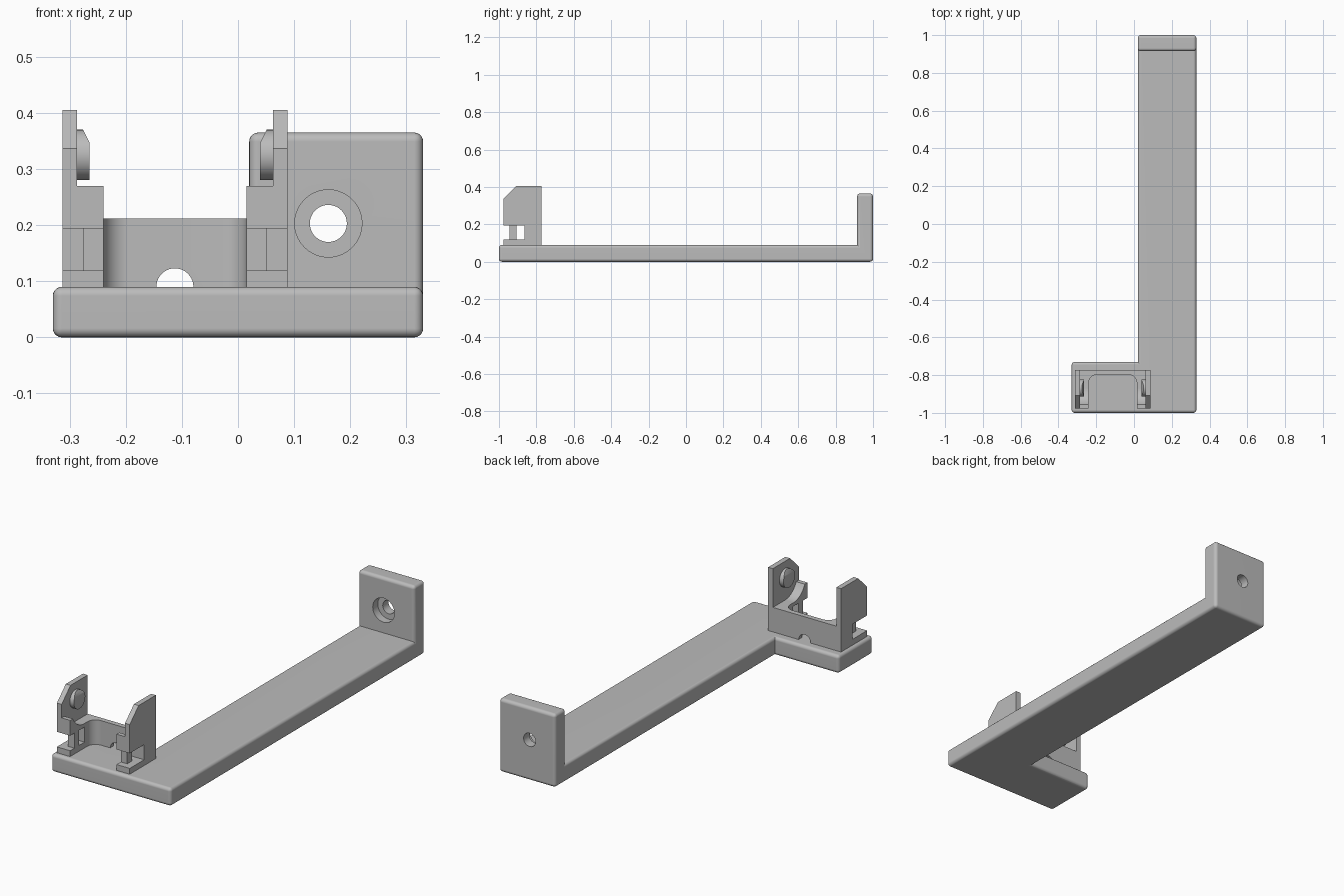
import bpy, bmesh
from math import cos, sin, pi, radians
from mathutils import Vector

cube = bpy.data.objects.get("Cube")
if cube:
    bpy.data.objects.remove(cube, do_unlink=True)

grey = bpy.data.materials.new("light grey plastic")
grey.use_nodes = True
GREY = (0.5, 0.5, 0.5, 1)
grey.diffuse_color = GREY
grey.node_tree.nodes["Principled BSDF"].inputs["Base Color"].default_value = GREY


def to_object(name, bm):
    bmesh.ops.recalc_face_normals(bm, faces=bm.faces)
    mesh = bpy.data.meshes.new(name)
    bm.to_mesh(mesh)
    bm.free()
    obj = bpy.data.objects.new(name, mesh)
    bpy.context.collection.objects.link(obj)
    mesh.materials.append(grey)
    return obj


def prism(name, axis, outline, a, b):
    """Extrude a 2D outline from a to b along the x, y or z axis."""
    place = {"x": lambda p, t: (t, p[0], p[1]),
             "y": lambda p, t: (p[0], t, p[1]),
             "z": lambda p, t: (p[0], p[1], t)}[axis]
    bm = bmesh.new()
    ends = [[bm.verts.new(place(p, t)) for p in outline] for t in (a, b)]
    for ring in ends:
        bm.faces.new(ring)
    n = len(outline)
    for i in range(n):
        j = (i + 1) % n
        bm.faces.new((ends[0][i], ends[0][j], ends[1][j], ends[1][i]))
    return to_object(name, bm)


def box(name, xs, ys, zs):
    return prism(name, "z", [(xs[0], ys[0]), (xs[1], ys[0]), (xs[1], ys[1]), (xs[0], ys[1])], *zs)


def arc(cx, cy, rx, ry, start, end, n):
    angles = [radians(start + (end - start) * i / n) for i in range(n + 1)]
    return [(cx + rx * cos(t), cy + ry * sin(t)) for t in angles]


def circle(cx, cy, r):
    return arc(cx, cy, r, r, 0, 360, 40)[:-1]


def combine(obj, other, operation):
    """Apply a boolean and remove the helper."""
    mod = obj.modifiers.new("boolean", "BOOLEAN")
    mod.operation, mod.object, mod.solver = operation, other, "EXACT"
    graph = bpy.context.evaluated_depsgraph_get()
    mesh = bpy.data.meshes.new_from_object(obj.evaluated_get(graph))
    obj.modifiers.clear()
    obj.data = mesh
    bpy.data.objects.remove(other, do_unlink=True)


def smooth(obj):
    bpy.ops.object.select_all(action="DESELECT")
    obj.select_set(True)
    bpy.context.view_layer.objects.active = obj
    bpy.ops.object.shade_smooth_by_angle(angle=radians(32))
    obj.modifiers.new("weighted normals", "WEIGHTED_NORMAL").keep_sharp = True


# Base: L-shaped footprint raised to a slab, with an upright plate at the far end
FLOOR, PLATE_Y, ARM_X, SIDE = 0.09, 0.915, 0.02, 0.33
bm = bmesh.new()
a, b = [bm.verts.new((x, PLATE_Y, 0)) for x in (SIDE, ARM_X)]
slab = [bm.verts.new((x, y, 0)) for x, y in
        [(ARM_X, -0.73), (-SIDE, -0.73), (-SIDE, -1), (SIDE, -1)]]
end = [bm.verts.new((x, 1, 0)) for x in (ARM_X, SIDE)]
bm.faces.new([a, b] + slab)
bm.faces.new([b, a] + end[::-1])


def raise_faces(faces, height):
    out = bmesh.ops.extrude_face_region(bm, geom=faces)["geom"]
    moved = [g for g in out if isinstance(g, bmesh.types.BMVert)]
    bmesh.ops.translate(bm, verts=moved, vec=(0, 0, height))
    return [g for g in out if isinstance(g, bmesh.types.BMFace)]


bottom = bm.faces[:]
tops = raise_faces(bottom, FLOOR)
if not any(f.calc_center_median().z < 0.001 for f in bm.faces):
    bm.faces.new([a, b] + slab)
    bm.faces.new([b, a] + end[::-1])
plate_top = [f for f in tops if f.calc_center_median().y > PLATE_Y]
raise_faces(plate_top, 0.365 - FLOOR)
stale = [f for f in bm.faces if abs(f.calc_center_median().z - FLOOR) < 0.001
         and f.calc_center_median().y > PLATE_Y and abs(f.normal.z) > 0.9]
bmesh.ops.delete(bm, geom=stale, context="FACES_ONLY")
bmesh.ops.recalc_face_normals(bm, faces=bm.faces)
bmesh.ops.dissolve_limit(bm, angle_limit=0.02, verts=bm.verts, edges=bm.edges)
convex = [e for e in bm.edges if e.calc_face_angle_signed(0) > 0.1]
bmesh.ops.bevel(bm, geom=convex, offset=0.016, segments=5, profile=0.5,
                affect="EDGES", clamp_overlap=True)
base = to_object("base_bracket", bm)

# Counterbored screw hole through the plate
for radius, y0, y1 in ((0.033, 0.8, 1.1), (0.06, 0.8, 0.955)):
    combine(base, prism("hole_cutter", "y", circle(0.161, 0.203, radius), y0, y1), "DIFFERENCE")
smooth(base)

# Clip: U-shaped body with rounded inner corners
MID, OUT, WALL, LEDGE = -0.1125, 0.2005, 0.1745, 0.1275
FRONT, BACK, INNER, R = -0.977, -0.772, -0.797, 0.045
outline = [(MID + OUT, FRONT), (MID + OUT, BACK), (MID - OUT, BACK), (MID - OUT, FRONT),
           (MID - LEDGE, FRONT)]
outline += arc(MID - LEDGE + R, INNER - R, R, R, 180, 90, 8)
outline += arc(MID + LEDGE - R, INNER - R, R, R, 90, 0, 8)
outline += [(MID + LEDGE, FRONT)]
clip = prism("clip_body", "z", outline, FLOOR - 0.01, 0.27)

# Hollow the ledges in a curve down to the low back wall
PIN_Y, PIN_Z = -0.868, 0.325
hollow = arc(PIN_Y, PIN_Z, 0.1, 0.113, 180, 270, 12) + [(-0.7, 0.212), (-0.7, 0.44), (-0.968, 0.44)]
combine(clip, prism("hollow_cutter", "x", hollow, MID - WALL, MID + WALL), "DIFFERENCE")

# Side walls with a chamfered front corner
wall = [(FRONT, FLOOR - 0.01), (BACK, FLOOR - 0.01), (BACK, 0.405), (-0.907, 0.405), (FRONT, 0.337)]
for s in (-1, 1):
    combine(clip, prism("wall", "x", wall, MID + s * WALL, MID + s * OUT), "UNION")

# Open side windows and the half-round notch in the back wall
combine(clip, box("window_cutter", (-0.5, 0.3), (-1.1, -0.864), (0.119, 0.194)), "DIFFERENCE")
combine(clip, prism("notch_cutter", "y", circle(MID, FLOOR, 0.033), -0.85, -0.7), "DIFFERENCE")
smooth(clip)

# Window posts and snap pins on both sides
for side, s in (("right", -1), ("left", 1)):
    box(side + "_window_post", sorted((MID + s * LEDGE, MID + s * 0.163)),
        (-0.943, -0.906), (0.115, 0.198))
    pin = prism(side + "_snap_pin", "x", circle(PIN_Y, PIN_Z, 0.045),
                MID + s * (WALL + 0.005), MID + s * 0.152)
    # Slanted lead-in at the top of the pin
    bm = bmesh.new()
    bm.from_mesh(pin.data)
    cut = bmesh.ops.bisect_plane(bm, geom=bm.verts[:] + bm.edges[:] + bm.faces[:],
                                 plane_co=Vector((MID + s * 0.152, PIN_Y, 0.347)),
                                 plane_no=Vector((-s * 0.9, 0, 0.45)), clear_outer=True)
    rim = [g for g in cut["geom_cut"] if isinstance(g, bmesh.types.BMEdge)]
    bmesh.ops.contextual_create(bm, geom=rim)
    bmesh.ops.recalc_face_normals(bm, faces=bm.faces)
    bm.to_mesh(pin.data)
    bm.free()
    smooth(pin)
